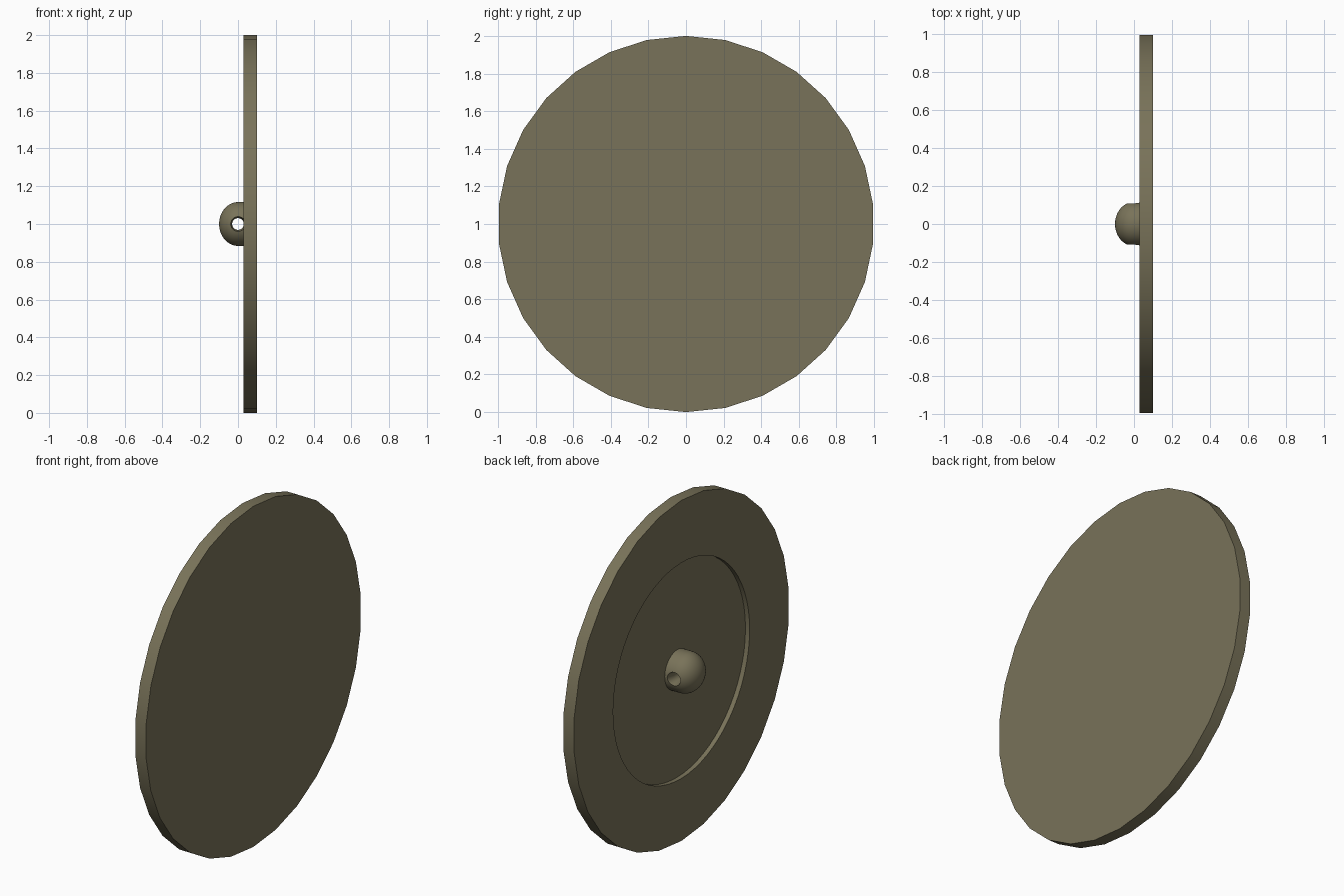
import bpy, bmesh, math
from mathutils import Matrix

if "Cube" in bpy.data.objects:
    bpy.data.objects.remove(bpy.data.objects["Cube"])

olive = bpy.data.materials.new("olive drab")
olive.diffuse_color = (0.19, 0.17, 0.10, 1)
olive.use_nodes = True
olive.node_tree.nodes["Principled BSDF"].inputs["Base Color"].default_value = olive.diffuse_color


def lathe(name, profile, n, axis='X', start=0.0):
    """Revolve (position, radius) points about an axis through (0, 0, 1)."""
    bm = bmesh.new()
    rings = []
    for p, r in profile:
        if r < 1e-6:
            rings.append([bm.verts.new((p, 0, 0))])
        else:
            rings.append([bm.verts.new((p, r * math.sin(start + math.tau * i / n),
                                        r * math.cos(start + math.tau * i / n))) for i in range(n)])
    for a, b in zip(rings, rings[1:]):
        for i in range(n):
            j = (i + 1) % n
            if len(b) == 1:
                bm.faces.new((a[i], a[j], b[0]))
            else:
                bm.faces.new((a[i], a[j], b[j], b[i]))
    for ring in (rings[0], rings[-1]):
        if len(ring) > 1:
            bm.faces.new(ring)
    bmesh.ops.recalc_face_normals(bm, faces=bm.faces)
    if axis == 'Y':
        bm.transform(Matrix.Rotation(math.pi / 2, 4, 'Z'))
    bm.transform(Matrix.Translation((0, 0, 1)))
    me = bpy.data.meshes.new(name)
    bm.to_mesh(me)
    bm.free()
    me.materials.append(olive)
    ob = bpy.data.objects.new(name, me)
    bpy.context.collection.objects.link(ob)
    return ob


def cut(target, cutter):
    """Subtract the cutter, apply the result, and remove the cutter."""
    m = target.modifiers.new("cut", 'BOOLEAN')
    m.operation, m.solver, m.object = 'DIFFERENCE', 'EXACT', cutter
    bpy.context.view_layer.objects.active = target
    bpy.ops.object.modifier_apply(modifier=m.name)
    bpy.data.objects.remove(cutter)


def smooth(ob):
    bpy.ops.object.select_all(action='DESELECT')
    ob.select_set(True)
    bpy.context.view_layer.objects.active = ob
    bpy.ops.object.shade_smooth_by_angle(angle=math.radians(30))


# 30-sided disc with a shallow round recess on its back
disc = lathe("disc", [(0.03, 1), (0.10, 1)], 30)
cut(disc, lathe("recess_cutter", [(-0.05, 0.633), (0.057, 0.633)], 64))
smooth(disc)

# domed knob on a short round base
dome = [(-0.10 * math.sin(math.pi / 2 * k / 12), 0.116 * math.cos(math.pi / 2 * k / 12)) for k in range(13)]
knob = lathe("knob", [(0.06, 0.116)] + dome, 48)

# cord hole through the knob, flared at both mouths
hole = [(-0.15, 0.048), (-0.07, 0.031), (0.07, 0.031), (0.15, 0.048)]
cut(knob, lathe("hole_cutter", hole, 24, 'Y'))
smooth(knob)
